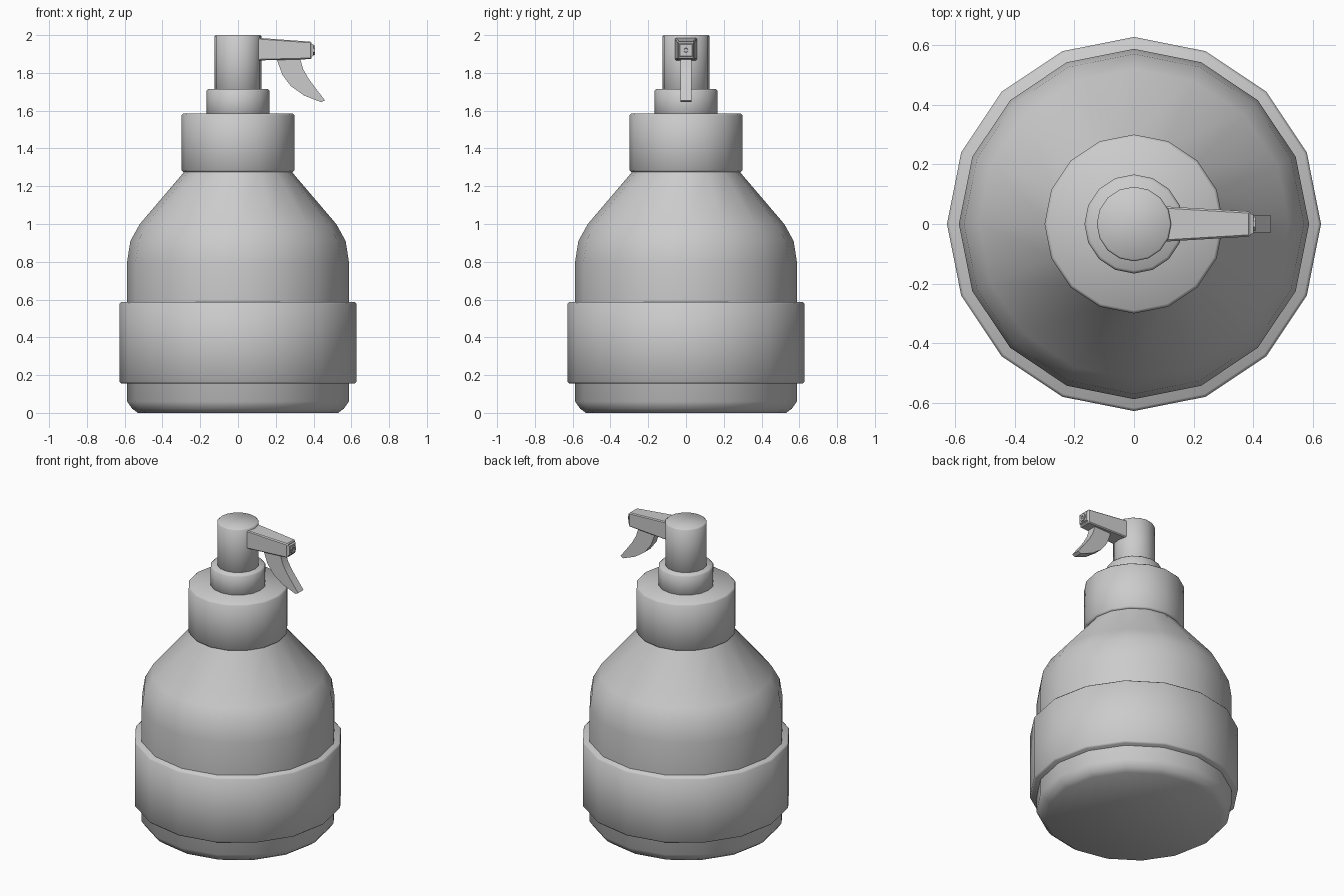
import bpy, bmesh, math

if "Cube" in bpy.data.objects:
    bpy.data.objects.remove(bpy.data.objects["Cube"], do_unlink=True)

grey = bpy.data.materials.new("plain_grey")
grey.use_nodes = True
grey.diffuse_color = (0.6, 0.6, 0.6, 1)
grey.node_tree.nodes["Principled BSDF"].inputs["Base Color"].default_value = (0.6, 0.6, 0.6, 1)


def finish(name, bm, angle):
    bmesh.ops.recalc_face_normals(bm, faces=bm.faces)
    mesh = bpy.data.meshes.new(name)
    bm.to_mesh(mesh)
    bm.free()
    mesh.materials.append(grey)
    ob = bpy.data.objects.new(name, mesh)
    bpy.context.collection.objects.link(ob)
    bpy.ops.object.select_all(action='DESELECT')
    ob.select_set(True)
    bpy.context.view_layer.objects.active = ob
    bpy.ops.object.shade_smooth_by_angle(angle=math.radians(angle))
    return ob


def loft(name, rings, angle=30, bevel=0):
    """Skin equal-sized rings of points and cap both ends."""
    bm = bmesh.new()
    rows = [[bm.verts.new(p) for p in ring] for ring in rings]
    for a, b in zip(rows, rows[1:]):
        for i in range(len(a)):
            j = (i + 1) % len(a)
            bm.faces.new((a[i], a[j], b[j], b[i]))
    bm.faces.new(rows[0])
    bm.faces.new(rows[-1])
    if bevel:
        bmesh.ops.bevel(bm, geom=list(bm.edges), offset=bevel, segments=1,
                        affect='EDGES', profile=0.5)
    return finish(name, bm, angle)


def lathe(name, profile, sides=16, angle=30):
    turn = [2 * math.pi * i / sides for i in range(sides)]
    return loft(name, [[(r * math.cos(t), r * math.sin(t), z) for t in turn]
                       for r, z in profile], angle)


def drum(name, r, z0, z1, c=0.01):
    return lathe(name, [(r - c, z0), (r, z0 + c), (r, z1 - c), (r - c, z1)], angle=50)


# Bottle body, label band and stacked pump parts
lathe("bottle", [(0.53, 0), (0.56, 0.022), (0.587, 0.06), (0.587, 0.8), (0.57, 0.91),
                 (0.52, 1.0), (0.29, 1.27), (0.28, 1.3)], angle=60)
drum("label_band", 0.627, 0.155, 0.587)
drum("screw_collar", 0.3, 1.275, 1.585)
drum("pump_ring", 0.166, 1.57, 1.715)
drum("pump_head", 0.125, 1.7, 2.0, 0.006)


def box_ring(x, w, z0, z1):
    return [(x, -w, z0), (x, w, z0), (x, w, z1), (x, -w, z1)]


# Tapered spout arm with a stepped tip
loft("spout_arm", [box_ring(0.07, 0.061, 1.865, 1.988), box_ring(0.39, 0.042, 1.873, 1.965)],
     bevel=0.006)
loft("spout_tip", [box_ring(0.38, 0.038, 1.883, 1.957), box_ring(0.4, 0.032, 1.89, 1.95)])

# Octagonal nozzle with a recessed hole
eight = [math.pi * (i + 0.5) / 4 for i in range(8)]
loft("nozzle", [[(x, r * math.cos(t), 1.92 + r * math.sin(t)) for t in eight]
                for x, r in ((0.39, 0.026), (0.407, 0.026), (0.407, 0.012), (0.398, 0.01))])

# Curved trigger: matching back and front edge points
back = [(0.2, 1.89), (0.213, 1.85), (0.235, 1.79), (0.28, 1.73), (0.35, 1.68), (0.44, 1.645)]
front = [(0.325, 1.89), (0.333, 1.86), (0.345, 1.82), (0.373, 1.77), (0.41, 1.72), (0.46, 1.655)]
loft("trigger", [[(a, -0.028, b), (c, -0.028, d), (c, 0.028, d), (a, 0.028, b)]
                 for (a, b), (c, d) in zip(back, front)])
